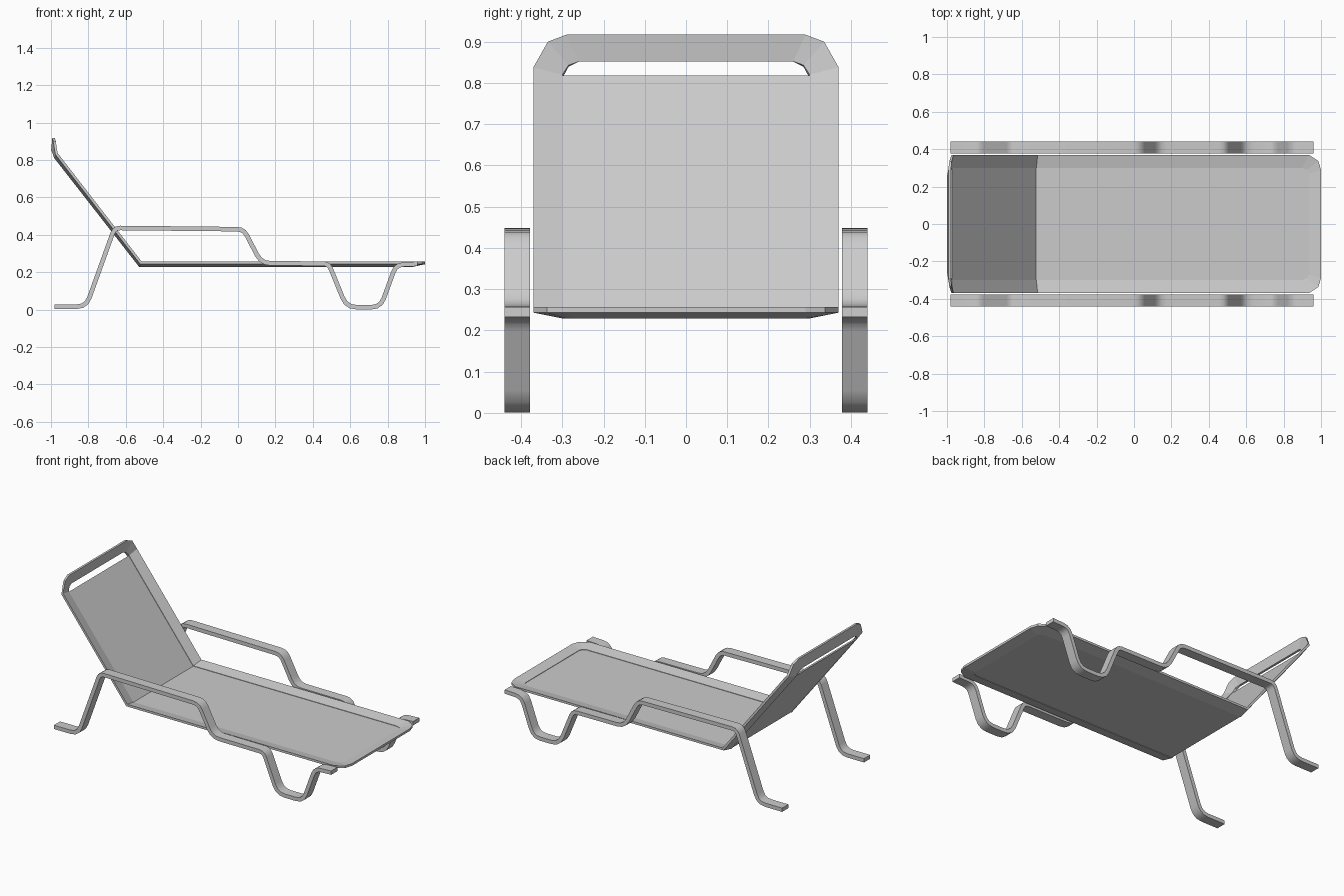
import bpy
from mathutils import Vector

if "Cube" in bpy.data.objects:
    bpy.data.objects.remove(bpy.data.objects["Cube"])


def make_object(name, verts, faces):
    mesh = bpy.data.meshes.new(name)
    mesh.from_pydata([tuple(v) for v in verts], [], faces)
    mesh.update()
    ob = bpy.data.objects.new(name, mesh)
    bpy.context.collection.objects.link(ob)
    # consistent outward normals
    bpy.ops.object.select_all(action='DESELECT')
    ob.select_set(True)
    bpy.context.view_layer.objects.active = ob
    bpy.ops.object.mode_set(mode='EDIT')
    bpy.ops.mesh.select_all(action='SELECT')
    bpy.ops.mesh.normals_make_consistent(inside=False)
    bpy.ops.object.mode_set(mode='OBJECT')
    return ob


def fillet(corners, steps=3):
    """Round each inner corner (x, z, cut distance) with a short curve."""
    pts = [Vector(c[:2]) for c in corners]
    out = [pts[0]]
    for i in range(1, len(pts) - 1):
        p, cut = pts[i], corners[i][2]
        a = p + (pts[i - 1] - p).normalized() * cut
        b = p + (pts[i + 1] - p).normalized() * cut
        for k in range(steps + 1):
            t = k / steps
            out.append(a * (1 - t) ** 2 + p * 2 * t * (1 - t) + b * t * t)
    return out + [pts[-1]]


def bar(name, path, y0, y1, thick):
    """Sweep a flat rectangular bar along a path in the xz plane."""
    verts, faces, n = [], [], len(path)
    for i, p in enumerate(path):
        d0 = (p - path[max(i - 1, 0)]).normalized()
        d1 = (path[min(i + 1, n - 1)] - p).normalized()
        d = (d0 + d1).normalized()
        half = thick / 2
        if 0 < i < n - 1:
            half /= max(d.dot(d1), 0.5)
        nx, nz = -d.y * half, d.x * half
        verts += [(p.x + nx, y0, p.y + nz), (p.x + nx, y1, p.y + nz),
                  (p.x - nx, y1, p.y - nz), (p.x - nx, y0, p.y - nz)]
    for i in range(n - 1):
        for k in range(4):
            a, b = i * 4 + k, i * 4 + (k + 1) % 4
            faces.append((a, b, b + 4, a + 4))
    faces += [(3, 2, 1, 0), tuple(range(4 * n - 4, 4 * n))]
    ob = make_object(name, verts, faces)
    bpy.ops.object.shade_smooth_by_angle(angle=0.6)
    return ob


# Side frames: leg, armrest, rail and U-shaped front foot in one bent bar
frame = fillet([(-0.98, 0.016, 0), (-0.812, 0.016, 0.05), (-0.66, 0.437, 0.03),
                (0.03, 0.43, 0.035), (0.125, 0.248, 0.05), (0.485, 0.246, 0.03),
                (0.58, 0.013, 0.055), (0.762, 0.013, 0.05), (0.845, 0.24, 0.04),
                (0.96, 0.245, 0)])
bar("front_side_frame", frame, -0.44, -0.378, 0.024)
bar("back_side_frame", frame, 0.378, 0.44, 0.024)

# Rim half outlines, foot end to head end; the inner edge sits lower (dished)
outer = [(1.0, 0.29, 0.257), (0.985, 0.337, 0.257), (0.935, 0.37, 0.257),
         (-0.515, 0.37, 0.257), (-0.965, 0.37, 0.838),
         (-0.974, 0.335, 0.9), (-0.979, 0.29, 0.917)]
inner = [(0.935, 0.27, 0.243), (0.925, 0.29, 0.243), (0.9, 0.30, 0.243),
         (-0.522, 0.30, 0.243), (-0.972, 0.30, 0.82),
         (-0.98, 0.285, 0.843), (-0.985, 0.26, 0.852)]
drop = [(0, 0, -0.014)] * 3 + [(-0.007, 0, -0.014), (-0.011, 0, -0.009),
                               (-0.013, 0, -0.004), (-0.014, 0, 0)]


def offset(points, k):
    return [Vector(p) + Vector(d) * k for p, d in zip(points, drop)]


def ring(half):
    """Close a half outline by mirroring it across y = 0."""
    return half + [Vector((p.x, -p.y, p.z)) for p in reversed(half)]


# Bed rim
loops = [ring(offset(outer, 0)), ring(offset(inner, 0)),
         ring(offset(inner, 1)), ring(offset(outer, 1))]
n = len(loops[0])
rim_faces = []
for l in range(4):
    for i in range(n):
        j, m = (i + 1) % n, (l + 1) % 4
        rim_faces.append((l * n + i, l * n + j, m * n + j, m * n + i))
make_object("bed_rim", sum(loops, []), rim_faces)

# Seat and backrest panel: one thin folded sheet, leaving a slot at the head
top, bottom = offset(inner, 0.2)[:5], offset(inner, 0.8)[:5]
t, b = ring(top), ring(bottom)
faces = []
for s in (0, 10):
    faces += [(s, s + 1, s + 2, s + 3, s + 6, s + 7, s + 8, s + 9),
              (s + 3, s + 4, s + 5, s + 6)]
faces += [(i, (i + 1) % 10, (i + 1) % 10 + 10, i + 10) for i in range(10)]
make_object("seat_and_backrest_panel", t + b, faces)
